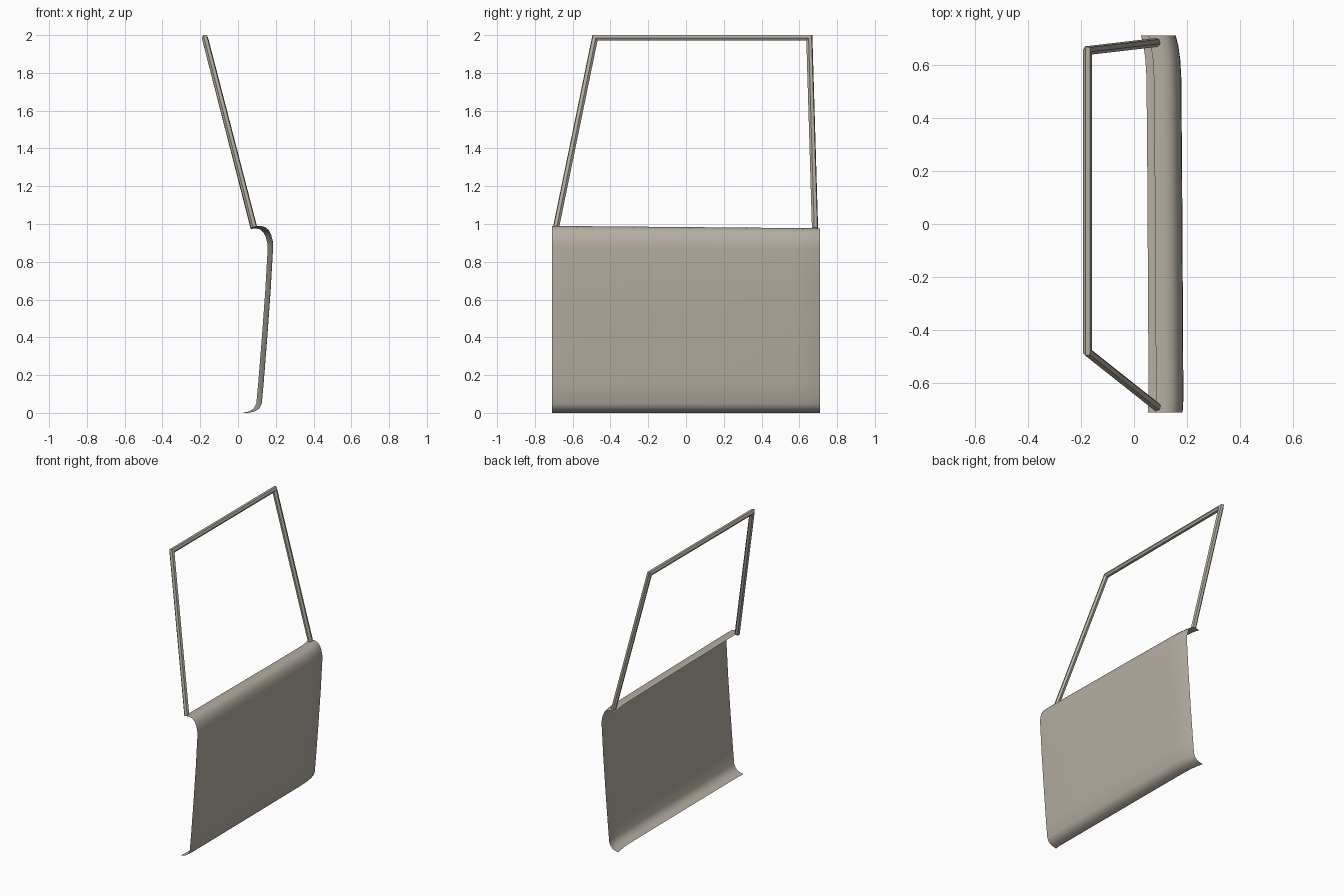
import bpy, bmesh, math
from mathutils import Vector

cube = bpy.data.objects.get("Cube")
if cube:
    bpy.data.objects.remove(cube, do_unlink=True)

# One warm grey paint for the whole door
COLOUR = (0.46, 0.42, 0.36, 1)
paint = bpy.data.materials.new("warm_grey_paint")
paint.use_nodes = True
paint.diffuse_color = COLOUR
paint.node_tree.nodes["Principled BSDF"].inputs["Base Color"].default_value = COLOUR


def loft(name, rings, closed=False, smooth=False):
    """Skin a list of equal-length point rows; closed rows get end caps."""
    bm = bmesh.new()
    rows = [[bm.verts.new(p) for p in ring] for ring in rings]
    n = len(rows[0])
    for a, b in zip(rows, rows[1:]):
        for i in range(n if closed else n - 1):
            k = (i + 1) % n
            bm.faces.new((a[i], b[i], b[k], a[k]))
    if closed:
        bm.faces.new(rows[0])
        bm.faces.new(rows[-1])
        bmesh.ops.recalc_face_normals(bm, faces=bm.faces)
    for f in bm.faces:
        f.smooth = smooth
    mesh = bpy.data.meshes.new(name)
    bm.to_mesh(mesh)
    bm.free()
    mesh.materials.append(paint)
    obj = bpy.data.objects.new(name, mesh)
    bpy.context.collection.objects.link(obj)
    return obj


# Door skin: rolled sheet profile (x, z), bottom lip to window sill
profile = [(0.055, 0), (0.09, 0.008), (0.113, 0.024), (0.126, 0.05),
           (0.136, 0.16), (0.155, 0.4), (0.173, 0.65), (0.186, 0.88),
           (0.184, 0.91), (0.176, 0.942), (0.163, 0.968), (0.145, 0.984),
           (0.12, 0.99), (0.083, 0.986)]
# Stations along the door (y, inward shift); the rear edge curls inward
stations = [(-0.71, -0.003), (-0.66, 0), (-0.3, -0.002), (0.2, -0.005),
            (0.55, -0.008), (0.62, -0.012), (0.67, -0.019), (0.71, -0.029)]
loft("door_skin",
     [[(x + dx, y, z * (1 - 0.009 * (y + 0.71))) for x, z in profile]
      for y, dx in stations], smooth=True)

# Window frame: six-sided tube with mitred corners
path = [Vector(p) for p in ((0.085, -0.688, 0.982), (-0.175, -0.482, 1.985),
                            (-0.175, 0.653, 1.985), (0.083, 0.683, 0.978))]
dirs = [(b - a).normalized() for a, b in zip(path, path[1:])]
RADIUS = 0.017
section = [Vector((RADIUS * math.cos(i * math.pi / 3), 0,
                   RADIUS * math.sin(i * math.pi / 3))) for i in range(6)]


def slide(points, along, origin, normal):
    """Move points along a direction until they lie on a plane."""
    return [p + along * ((origin - p).dot(normal) / along.dot(normal)) for p in points]


rail = [path[1] + s for s in section]
front_top = slide(rail, dirs[1], path[1], dirs[0] + dirs[1])
rear_top = slide(rail, dirs[1], path[2], dirs[1] + dirs[2])
front_foot = slide(front_top, dirs[0], path[0], dirs[0])
rear_foot = slide(rear_top, dirs[2], path[3], dirs[2])
loft("window_frame", [front_foot, front_top, rear_top, rear_foot], closed=True)
